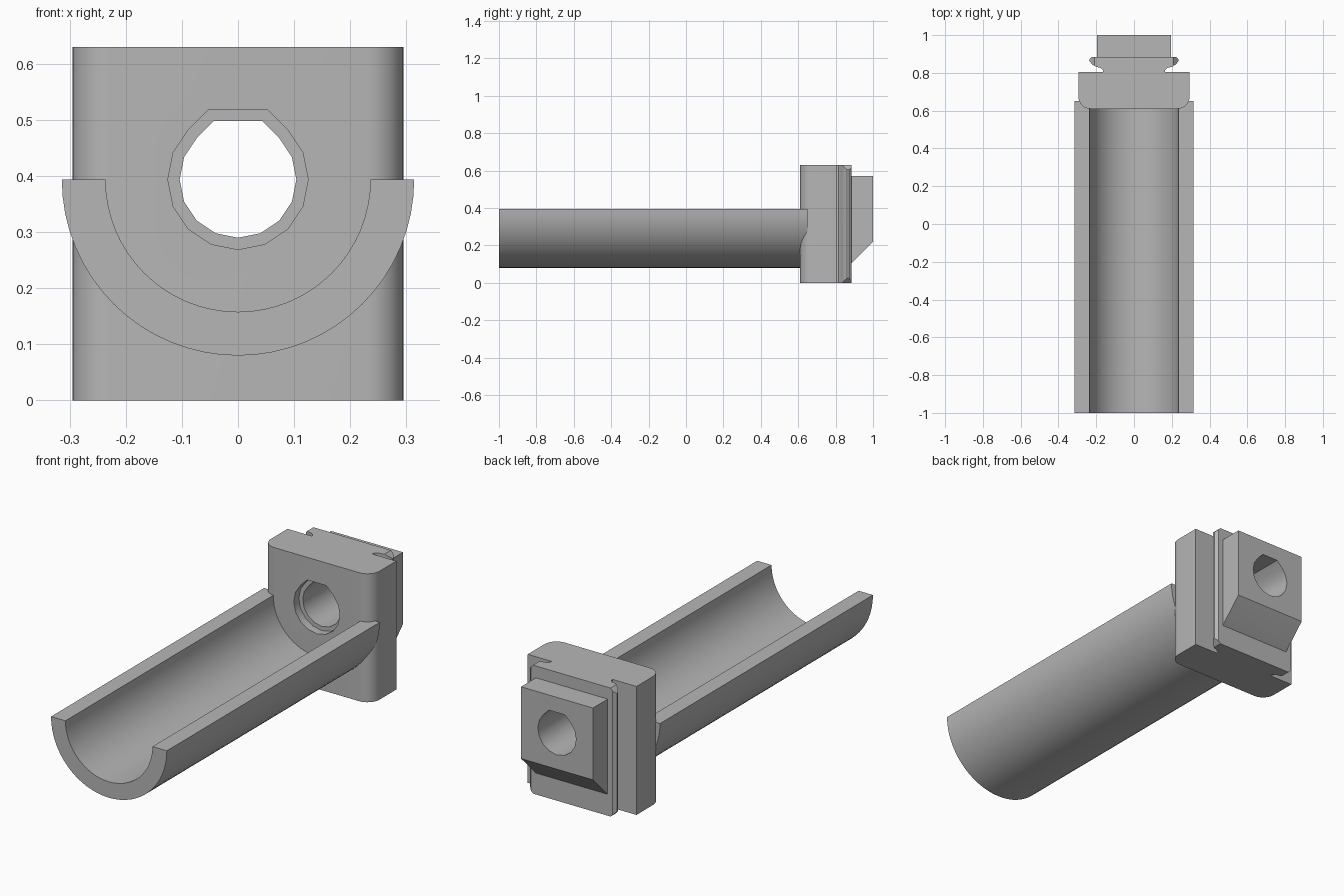
import bpy, bmesh
from math import sin, cos, pi, radians
from mathutils import Vector

cube = bpy.data.objects.get("Cube")
if cube:
    bpy.data.objects.remove(cube)

grey = bpy.data.materials.new("plain_grey")
grey.use_nodes = True
COLOUR = (0.47, 0.47, 0.47, 1)
grey.diffuse_color = COLOUR
grey.node_tree.nodes["Principled BSDF"].inputs["Base Color"].default_value = COLOUR

AXIS = 0.394      # height of the shared trough and bolt axis
HEIGHT = 0.63     # height of the end plate


def prism(name, points, sweep, planes=()):
    """Extrude a closed 3D outline along sweep, then slice off corners."""
    bm = bmesh.new()
    face = bm.faces.new([bm.verts.new(p) for p in points])
    grown = bmesh.ops.extrude_face_region(bm, geom=[face], use_keep_orig=True)
    bmesh.ops.translate(bm, vec=sweep, verts=[
        v for v in grown["geom"] if isinstance(v, bmesh.types.BMVert)])
    for co, normal in planes:
        cut = bmesh.ops.bisect_plane(
            bm, geom=bm.verts[:] + bm.edges[:] + bm.faces[:],
            plane_co=co, plane_no=normal, clear_outer=True)
        edges = [e for e in cut["geom_cut"] if isinstance(e, bmesh.types.BMEdge)]
        bmesh.ops.holes_fill(bm, edges=edges)
    bmesh.ops.recalc_face_normals(bm, faces=bm.faces)
    mesh = bpy.data.meshes.new(name)
    bm.to_mesh(mesh)
    bm.free()
    mesh.materials.append(grey)
    obj = bpy.data.objects.new(name, mesh)
    bpy.context.collection.objects.link(obj)
    return obj


def mirrored(half):
    """Complete a right-hand outline with its mirror image in x."""
    return half + [(-x, y) for x, y in reversed(half)]


def arc(cx, cy, r, start, end, n):
    return [(cx + r * cos(radians(start + (end - start) * i / n)),
             cy + r * sin(radians(start + (end - start) * i / n)))
            for i in range(n + 1)]


def bore(name, r, y0, y1):
    """Round hole cutter with a flattened 45 degree roof."""
    ring = arc(0, AXIS, r, -225, 45, 12)
    roof = [(0.414 * r, AXIS + r), (-0.414 * r, AXIS + r)]
    obj = prism(name, [(x, y0, z) for x, z in ring + roof], (0, y1 - y0, 0))
    obj.hide_render = True
    obj.hide_set(True)
    return obj


# Half-pipe trough
section = arc(0, AXIS, 0.314, 180, 360, 32) + arc(0, AXIS, 0.236, 360, 180, 32)
trough = prism("trough", [(x, -1, z) for x, z in section], (0, 1.65, 0))

# End plate with rounded front corners
outline = mirrored(arc(0.23, 0.675, 0.065, -90, 0, 8) + [(0.295, 0.805)])
plate = prism("end_plate", [(x, y, 0) for x, y in outline], (0, 0, HEIGHT))

# Hooked rail lip behind the plate, with its four corners sliced
lip_half = [(0.165, 0.79), (0.165, 0.815), (0.178, 0.827), (0.2, 0.832),
            (0.222, 0.845), (0.235, 0.862), (0.235, 0.872), (0.222, 0.885)]
corners = [(Vector((sx * 0.235, 0, HEIGHT / 2 + sz * (HEIGHT / 2 - 0.025))),
            Vector((sx, 0, sz)).normalized())
           for sx in (-1, 1) for sz in (-1, 1)]
lip = prism("rail_lip", [(x, y, 0) for x, y in mirrored(lip_half)],
            (0, 0, HEIGHT), corners)

# Rear block with a sloping underside
side = [(0.87, 0.095), (0.885, 0.105), (1, 0.22), (1, 0.572), (0.87, 0.572)]
block = prism("rear_block", [(-0.195, y, z) for y, z in side], (0.39, 0, 0))

# Bolt hole and its counterbore
hole = bore("bolt_hole_cutter", 0.104, 0.5, 1.1)
recess = bore("counterbore_cutter", 0.125, 0.5, 0.65)
for target, cutters in ((plate, (hole, recess)), (lip, (hole,)), (block, (hole,))):
    for cutter in cutters:
        mod = target.modifiers.new(cutter.name, "BOOLEAN")
        mod.operation = "DIFFERENCE"
        mod.solver = "EXACT"
        mod.object = cutter

# Bake the cuts so that shading applies to the finished surfaces
bpy.context.view_layer.update()
graph = bpy.context.evaluated_depsgraph_get()
for obj in (plate, lip, block):
    baked = bpy.data.meshes.new_from_object(obj.evaluated_get(graph))
    obj.modifiers.clear()
    obj.data = baked
for cutter in (hole, recess):
    bpy.data.objects.remove(cutter)

# Smooth the curved surfaces and keep the hard edges
bpy.ops.object.select_all(action="DESELECT")
for obj in (trough, plate, lip, block):
    obj.select_set(True)
bpy.context.view_layer.objects.active = trough
bpy.ops.object.shade_smooth_by_angle(angle=radians(32))
